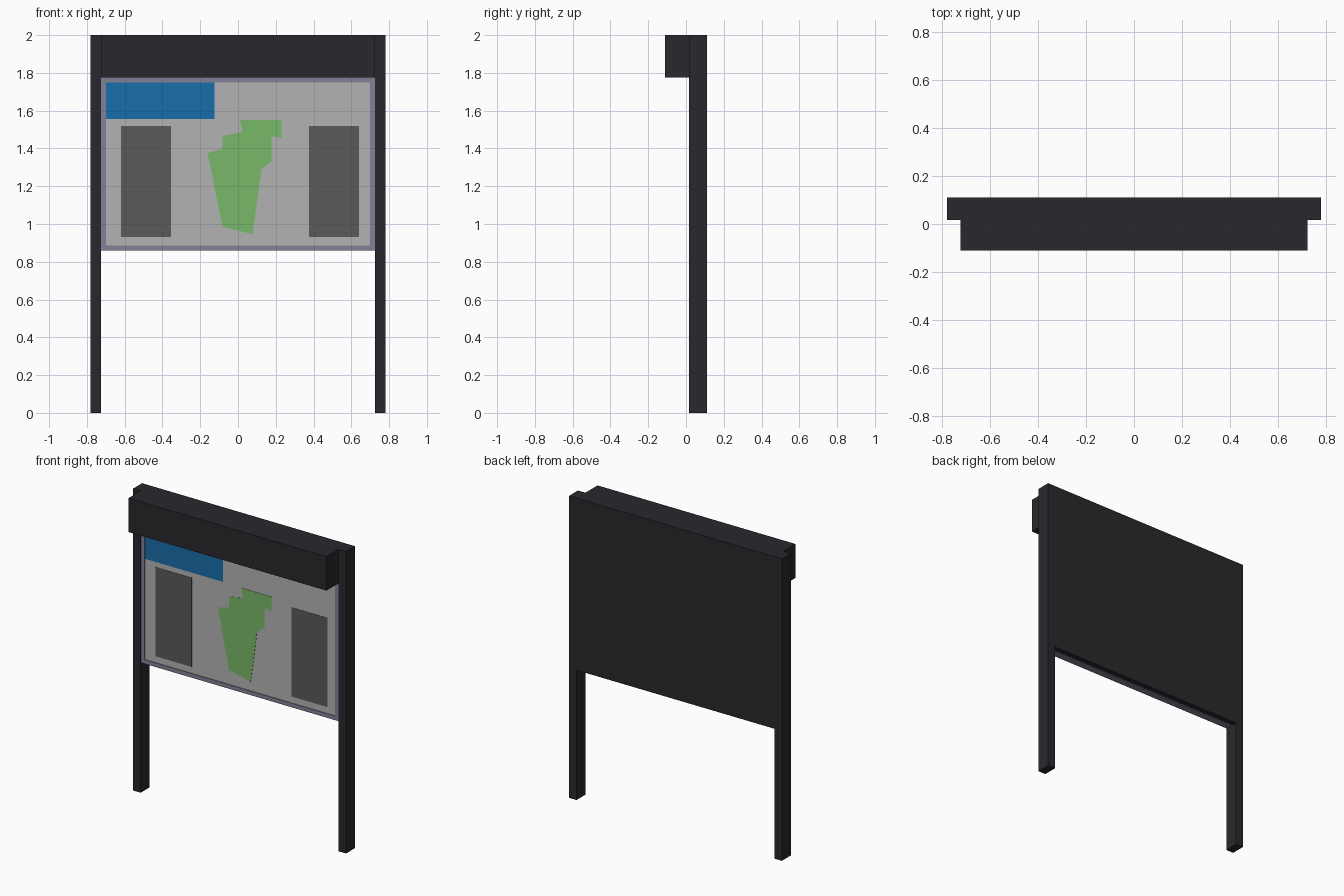
import bpy, bmesh

if "Cube" in bpy.data.objects:
    bpy.data.objects.remove(bpy.data.objects["Cube"])


def material(name, rgb):
    m = bpy.data.materials.new(name)
    m.diffuse_color = (*rgb, 1)
    m.use_nodes = True
    m.node_tree.nodes["Principled BSDF"].inputs["Base Color"].default_value = m.diffuse_color
    return m


dark = material("dark_metal", (0.022, 0.022, 0.027))
lavender = material("frame_grey", (0.22, 0.22, 0.31))
paper = material("paper", (0.45, 0.45, 0.45))
blue = material("blue", (0.01, 0.15, 0.4))
grey = material("text_grey", (0.1, 0.1, 0.1))
green = material("green", (0.19, 0.48, 0.14))


def finish(name, bm, mat):
    bmesh.ops.recalc_face_normals(bm, faces=bm.faces)
    mesh = bpy.data.meshes.new(name)
    bm.to_mesh(mesh)
    bm.free()
    mesh.materials.append(mat)
    ob = bpy.data.objects.new(name, mesh)
    bpy.context.collection.objects.link(ob)
    return ob


def extrude_front(name, points, y0, y1, mat):
    """Extrude an x-z outline from y0 back to y1."""
    bm = bmesh.new()
    face = bm.faces.new([bm.verts.new((x, y0, z)) for x, z in points])
    new = bmesh.ops.extrude_face_region(bm, geom=[face])["geom"]
    verts = [v for v in new if isinstance(v, bmesh.types.BMVert)]
    bmesh.ops.translate(bm, verts=verts, vec=(0, y1 - y0, 0))
    # extrude_face_region keeps the source face, so the solid is closed
    return finish(name, bm, mat)


def box(name, x0, x1, y0, y1, z0, z1, mat):
    return extrude_front(name, [(x0, z0), (x1, z0), (x1, z1), (x0, z1)], y0, y1, mat)


FRONT, BACK = 0.017, 0.11
HALF = 0.725
BOTTOM, HEAD = 0.86, 1.775

# Posts
for side, x in (("left", -0.78), ("right", HALF)):
    box(side + "_post", x, x + 0.055, FRONT, BACK, 0, 2, dark)

# Header canopy and back panel
box("header_box", -HALF, HALF, -0.11, BACK, HEAD, 2, dark)
box("back_panel", -HALF, HALF, 0.075, BACK, BOTTOM, HEAD, dark)

# Display frame: four bars around the poster
FY0, FY1, BAR = 0.02, 0.07, 0.027
box("frame_bottom", -HALF, HALF, FY0, FY1, BOTTOM, BOTTOM + BAR, lavender)
box("frame_top", -HALF, HALF, FY0, FY1, HEAD - BAR, HEAD, lavender)
for side, x in (("left", -HALF), ("right", HALF - BAR)):
    box("frame_" + side, x, x + BAR, FY0, FY1, BOTTOM + BAR, HEAD - BAR, lavender)

# Poster sheet and its printed areas
PY = 0.024
box("poster", -HALF + BAR, HALF - BAR, PY, FY1, BOTTOM + BAR, HEAD - BAR, paper)
box("title_block", -0.698, -0.125, PY - 0.002, PY, 1.555, 1.748, blue)
for side, x in (("left", -0.62), ("right", 0.375)):
    box(side + "_text_block", x, x + 0.265, PY - 0.002, PY, 0.93, 1.52, grey)

# Map area
outline = [(0.01, 1.55), (0.23, 1.55), (0.23, 1.455), (0.177, 1.465), (0.177, 1.33),
           (0.124, 1.29), (0.077, 0.947), (-0.082, 0.984), (-0.161, 1.376),
           (-0.082, 1.397), (-0.082, 1.466), (0.024, 1.487)]
extrude_front("map_area", outline, PY - 0.002, PY, green)
